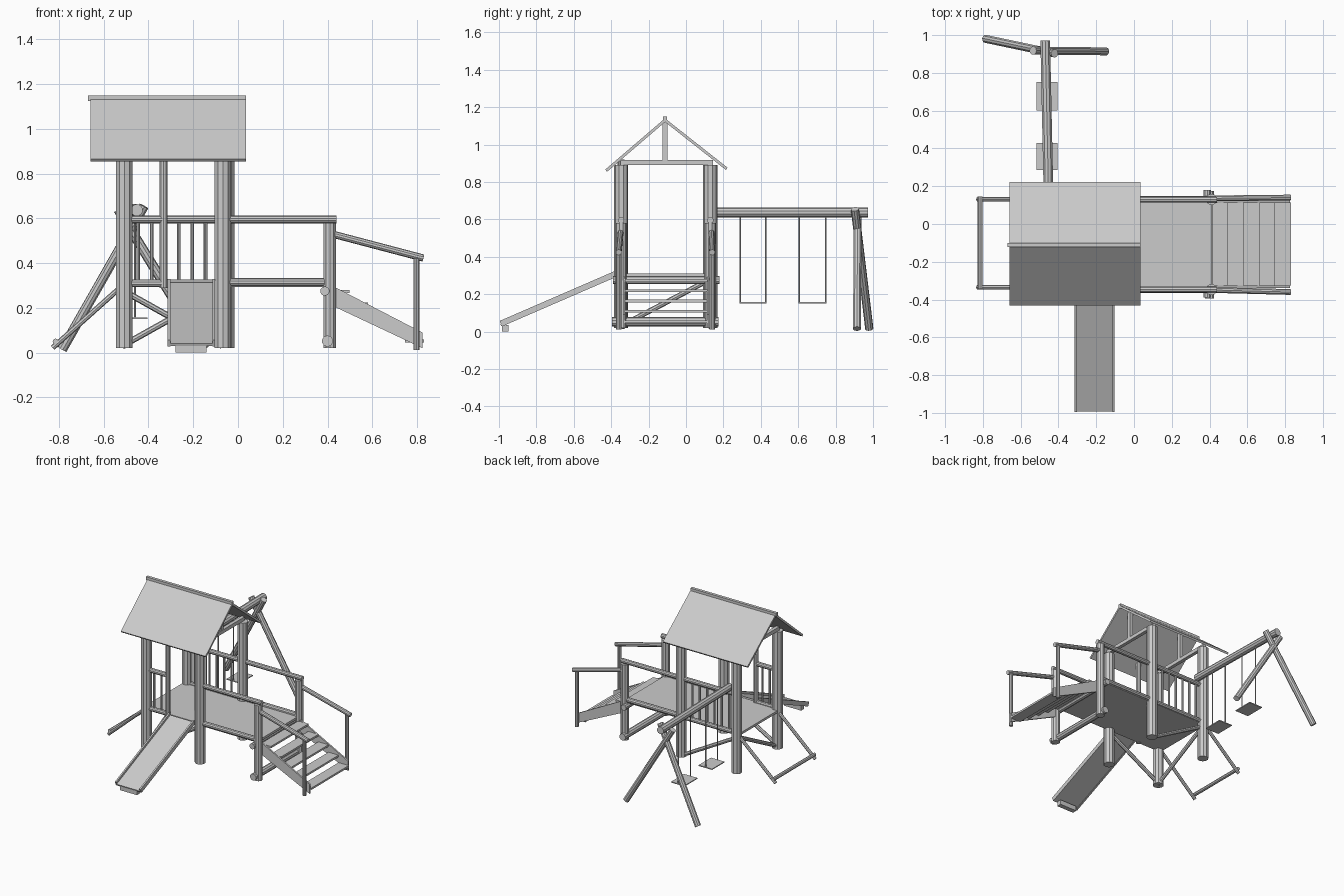
import bpy
import bmesh
from mathutils import Matrix, Vector

cube = bpy.data.objects.get("Cube")
if cube:
    bpy.data.objects.remove(cube, do_unlink=True)

grey = bpy.data.materials.new("plain_grey")
grey.use_nodes = True
grey.diffuse_color = (0.6, 0.6, 0.6, 1)
bsdf = next(n for n in grey.node_tree.nodes if n.type == 'BSDF_PRINCIPLED')
bsdf.inputs["Base Color"].default_value = (0.6, 0.6, 0.6, 1)
bsdf.inputs["Roughness"].default_value = 0.8


def finish(name, bm):
    mesh = bpy.data.meshes.new(name)
    bm.to_mesh(mesh)
    bm.free()
    mesh.materials.append(grey)
    obj = bpy.data.objects.new(name, mesh)
    bpy.context.scene.collection.objects.link(obj)
    return obj


def frame(p, q):
    """Matrix at the middle of p-q with local z along it, and the length."""
    p, q = Vector(p), Vector(q)
    d = (q - p).normalized()
    ref = Vector((0, 0, 1)) if abs(d.z) < 0.99 else Vector((0, 1, 0))
    side = d.cross(ref).normalized()
    up = side.cross(d)
    m = Matrix((side, up, d)).transposed().to_4x4()
    return Matrix.Translation((p + q) / 2) @ m, (q - p).length


def log(name, p, q, r, sides=10):
    m, length = frame(p, q)
    bm = bmesh.new()
    bmesh.ops.create_cone(bm, cap_ends=True, segments=sides, radius1=r,
                          radius2=r, depth=length, matrix=m)
    return finish(name, bm)


def plank(name, p, q, width, height):
    m, length = frame(p, q)
    bm = bmesh.new()
    scale = Matrix.Diagonal((width, height, length, 1))
    bmesh.ops.create_cube(bm, size=1, matrix=m @ scale)
    return finish(name, bm)


def box(name, x0, x1, y0, y1, z0, z1):
    return plank(name, (x0, (y0 + y1) / 2, (z0 + z1) / 2),
                 (x1, (y0 + y1) / 2, (z0 + z1) / 2), y1 - y0, z1 - z0)


FRONT, BACK = -0.347, 0.13
SIDES = (("front", FRONT, -0.068), ("back", BACK, -0.052))

# Tower posts, rails, deck beams and bridge posts
for side, y, inner in SIDES:
    log(side + "_outer_post", (-0.508, y, 0.02), (-0.508, y, 0.89), 0.038)
    log(side + "_inner_post", (inner, y, 0.02), (inner, y, 0.89), 0.038)
    log(side + "_bridge_post", (0.41, y, 0.02), (0.41, y, 0.58), 0.03)
    log(side + "_bridge_rail", (inner, y, 0.595), (0.44, y, 0.595), 0.017)
    log(side + "_bridge_beam", (inner, y, 0.315), (0.41, y, 0.315), 0.018)

# Balustrades: short one beside the slide, full one at the back
log("slide_side_post", (-0.333, FRONT, 0.29), (-0.333, FRONT, 0.92), 0.018)
for side, y, end, count in (("front", FRONT, -0.333, 2), ("back", BACK, -0.052, 6)):
    log(side + "_top_rail", (-0.508, y, 0.595), (end, y, 0.595), 0.017)
    log(side + "_low_rail", (-0.508, y, 0.31), (end, y, 0.31), 0.017)
    for i in range(count):
        x = -0.445 + i * 0.06
        log(side + "_baluster", (x, y, 0.31), (x, y, 0.595), 0.008, 8)

# Deck
box("deck", -0.53, 0.41, -0.35, 0.135, 0.293, 0.31)

# Diagonal braces under the tower
log("front_brace", (-0.5, FRONT, 0.04), (-0.07, FRONT, 0.28), 0.014, 8)
log("back_brace", (-0.5, BACK, 0.27), (-0.07, BACK, 0.03), 0.014, 8)
log("side_brace", (-0.508, FRONT, 0.03), (-0.508, BACK, 0.28), 0.014, 8)

# Roof: two thin panels, ridge cap and gable frames
RIDGE_Y = -0.112
for side, y, z in (("front", -0.427, 0.86), ("back", 0.218, 0.87)):
    slope = plank(side + "_roof_panel", (-0.3125, RIDGE_Y, 1.13),
                  (-0.3125, y, z), 0.695, 0.015)
box("ridge_cap", -0.67, 0.035, RIDGE_Y - 0.011, RIDGE_Y + 0.011, 1.125, 1.15)
for x in (-0.508, -0.06):
    box("tie_beam", x - 0.013, x + 0.013, -0.35, 0.145, 0.89, 0.917)
    box("king_post", x - 0.012, x + 0.012, RIDGE_Y - 0.013, RIDGE_Y + 0.013, 0.917, 1.125)

# Slide: floor, two raised edges and a foot
top, foot = Vector((-0.208, -0.36, 0.308)), Vector((-0.208, -0.99, 0.035))
plank("slide_floor", top, foot, 0.2, 0.012)
for dx in (-0.1, 0.1):
    off = Vector((dx, 0, 0.007))
    plank("slide_edge", top + off, foot + off, 0.012, 0.032)
box("slide_foot", -0.28, -0.14, -0.985, -0.95, 0, 0.035)

# Cross logs at the end of the bridge
log("upper_cross_log", (0.388, -0.39, 0.275), (0.388, 0.18, 0.275), 0.021)
log("lower_cross_log", (0.4, -0.395, 0.052), (0.4, 0.175, 0.052), 0.025)

# Stairs: treads, stringers, end posts and handrails
for i in range(5):
    x, z = 0.415 + i * 0.083, 0.28 - i * 0.055
    box("tread", x, x + 0.083, -0.325, 0.115, z - 0.014, z)
for side, y, end_y in (("front", -0.332, -0.36), ("back", 0.118, 0.14)):
    bm = bmesh.new()
    profile = ((0.4, 0.31), (0.825, 0.09), (0.825, 0.02), (0.4, 0.22))
    face = bm.faces.new([bm.verts.new((x, y - 0.006, z)) for x, z in profile])
    ext = bmesh.ops.extrude_face_region(bm, geom=[face])["geom"]
    bmesh.ops.translate(bm, vec=(0, 0.012, 0),
                        verts=[v for v in ext if isinstance(v, bmesh.types.BMVert)])
    bmesh.ops.recalc_face_normals(bm, faces=bm.faces)
    finish(side + "_stringer", bm)
    log(side + "_stair_post", (0.798, end_y, 0.012), (0.798, end_y, 0.42), 0.014)
    log(side + "_handrail", (0.41, 0.97 * end_y, 0.533), (0.828, end_y, 0.423), 0.016)

# Climbing frame on the outer side
for y in (-0.335, 0.13):
    log("climbing_pole", (-0.51, y, 0.305), (-0.828, y, 0.022), 0.012, 8)
log("climbing_bar", (-0.815, -0.345, 0.05), (-0.815, 0.145, 0.05), 0.013, 8)

# Swing frame: top beam and crossed legs
log("swing_beam", (-0.452, 0.13, 0.637), (-0.47, 0.972, 0.637), 0.027)
log("outer_swing_leg", (-0.42, 0.903, 0.655), (-0.785, 0.98, 0.015), 0.022)
log("inner_swing_leg", (-0.535, 0.918, 0.64), (-0.15, 0.914, 0.015), 0.022)

# Two swings, each with a thin seat on two ropes
for y0, y1 in ((0.285, 0.43), (0.602, 0.752)):
    box("swing_seat", -0.515, -0.405, y0, y1, 0.15, 0.157)
    for y in (y0 + 0.004, y1 - 0.004):
        log("swing_rope", (-0.46, y, 0.155), (-0.46, y, 0.63), 0.004, 6)
